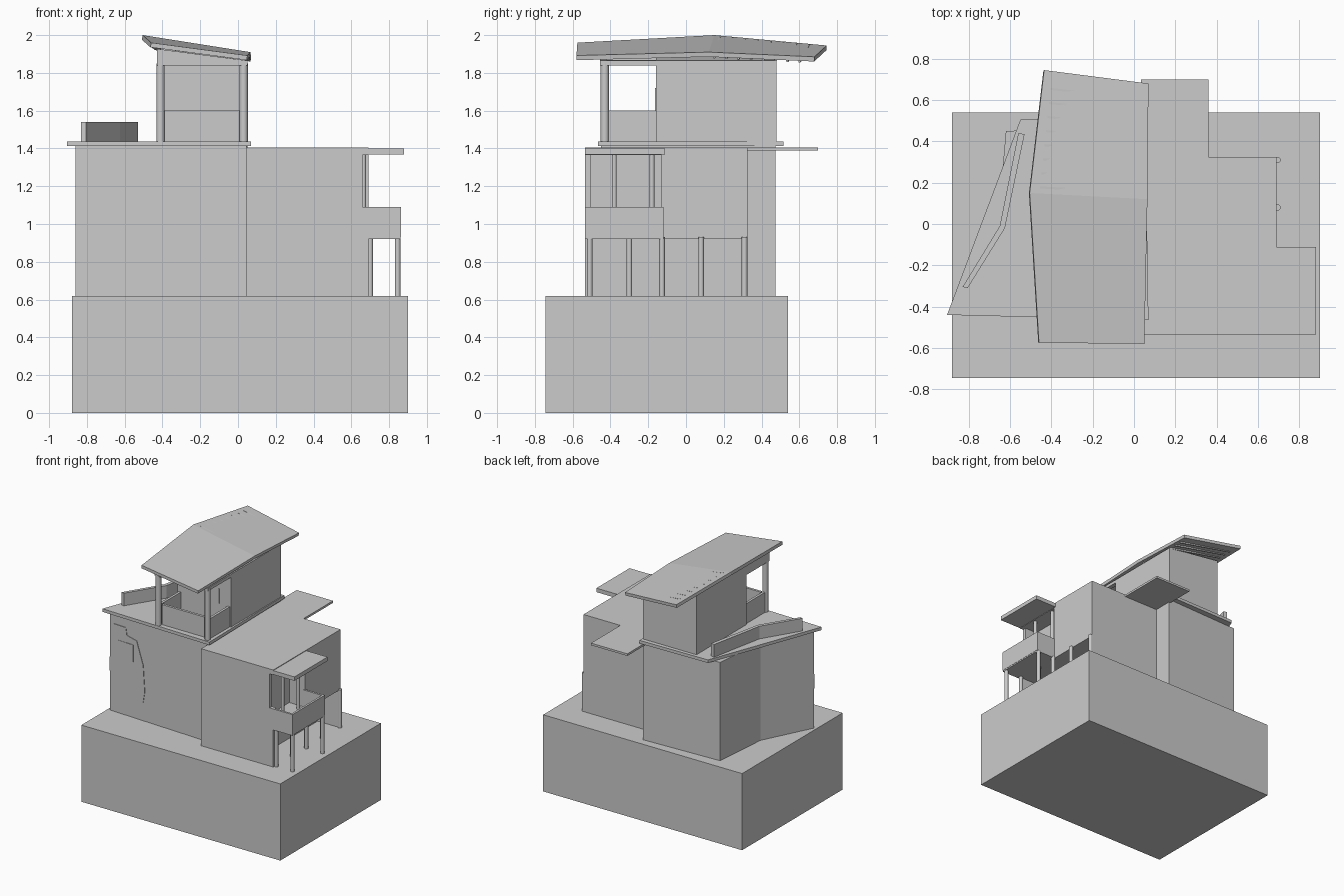
import bpy, bmesh
from mathutils import Vector

if "Cube" in bpy.data.objects:
    bpy.data.objects.remove(bpy.data.objects["Cube"])


def mesh_object(name, bm):
    bmesh.ops.recalc_face_normals(bm, faces=bm.faces)
    me = bpy.data.meshes.new(name)
    bm.to_mesh(me)
    bm.free()
    ob = bpy.data.objects.new(name, me)
    bpy.context.collection.objects.link(ob)
    return ob


def loft(name, bottom, top):
    """Closed solid between two matching outlines of 3D points."""
    bm = bmesh.new()
    lo = [bm.verts.new(p) for p in bottom]
    hi = [bm.verts.new(p) for p in top]
    bm.faces.new(lo)
    bm.faces.new(hi)
    for i in range(len(lo)):
        j = (i + 1) % len(lo)
        bm.faces.new((lo[i], lo[j], hi[j], hi[i]))
    return mesh_object(name, bm)


def prism(name, outline, z0, z1):
    return loft(name, [(x, y, z0) for x, y in outline], [(x, y, z1) for x, y in outline])


def box(name, x0, x1, y0, y1, z0, z1):
    return prism(name, [(x0, y0), (x1, y0), (x1, y1), (x0, y1)], z0, z1)


def post(name, x, y, z0, z1, r=0.015):
    bm = bmesh.new()
    bmesh.ops.create_cone(bm, cap_ends=True, segments=12, radius1=r, radius2=r, depth=z1 - z0)
    bmesh.ops.translate(bm, verts=bm.verts, vec=(x, y, (z0 + z1) / 2))
    for f in bm.faces:
        f.smooth = len(f.verts) == 4
    return mesh_object(name, bm)


def cut(ob, cutter):
    cutter.hide_render = True
    cutter.hide_viewport = True
    mod = ob.modifiers.new("cut", 'BOOLEAN')
    mod.operation = 'DIFFERENCE'
    mod.solver = 'EXACT'
    mod.object = cutter


def xz_panel(name, outline, y_at, depth):
    return loft(name, [(x, y_at(x), z) for x, z in outline],
                [(x, y_at(x) + depth, z) for x, z in outline])


# Ground block
box("base", -0.88, 0.90, -0.745, 0.54, 0, 0.62)

# Left house with a bent side wall, and its roof slab
prism("left_house", [(-0.86, -0.41), (0.045, -0.45), (0.05, 0.475), (-0.62, 0.45), (-0.66, -0.01)], 0.62, 1.415)
prism("terrace_slab", [(-0.905, -0.44), (0.07, -0.465), (0.055, 0.515), (-0.55, 0.505)], 1.413, 1.438)

# Broken plaster patch with a small window on the left house front
front_y = lambda x: -0.414 - 0.044 * (x + 0.86)
xz_panel("wall_patch", [(-0.86, 0.94), (-0.855, 1.19), (-0.825, 1.33), (-0.71, 1.33), (-0.70, 1.27),
                        (-0.61, 1.25), (-0.55, 1.07), (-0.535, 0.86), (-0.55, 0.77), (-0.56, 0.94)], front_y, 0.01)
xz_panel("patch_window", [(-0.78, 1.07), (-0.64, 1.07), (-0.64, 1.21), (-0.78, 1.21)],
         lambda x: front_y(x) - 0.003, 0.01)

# Bent low wall along the terrace edge
prism("terrace_parapet", [(-0.83, -0.305), (-0.65, -0.01), (-0.56, 0.44), (-0.53, 0.435),
                          (-0.625, -0.02), (-0.805, -0.31)], 1.437, 1.54)

# Right house: full front and back walls, lower side set back, balcony niche
right = box("right_house", 0.045, 0.69, -0.535, 0.325, 0.62, 1.405)
cut(right, box("arcade_cutter", 0.50, 0.80, -0.515, 0.305, 0.60, 0.92))
cut(right, box("niche_cutter", 0.55, 0.80, -0.505, -0.13, 0.95, 1.365))
cut(right, box("corner_cutter", 0.658, 0.80, -0.60, -0.45, 1.09, 1.365))
for i, y in enumerate((-0.30, 0.08, 0.31)):
    post(f"arcade_column_{i}", 0.695, y, 0.62, 0.93)
for i, y in enumerate((-0.38, -0.18)):
    post(f"niche_post_{i}", 0.665, y, 0.95, 1.37, 0.013)

# Balcony on legs, with railing walls and canopy
box("balcony_floor", 0.68, 0.86, -0.535, -0.12, 0.92, 0.94)
box("balcony_rail_side", 0.845, 0.862, -0.535, -0.12, 0.93, 1.09)
for n, y in (("front", -0.535), ("back", -0.137)):
    box(f"balcony_rail_{n}", 0.68, 0.86, y, y + 0.017, 0.93, 1.09)
for i, (x, y) in enumerate(((0.845, -0.51), (0.845, -0.127), (0.70, -0.51), (0.70, -0.127))):
    post(f"balcony_leg_{i}", x, y, 0.62, 0.93)
box("balcony_canopy", 0.66, 0.88, -0.535, -0.112, 1.368, 1.40)

# Canopy behind the right house
box("back_canopy", 0.035, 0.36, 0.30, 0.70, 1.388, 1.405)


# Tower room and porch beams, tops following the sloping roof
def wedge(name, x0, x1, y0, y1, z0):
    h = lambda x: 1.865 - 0.13 * (x - 0.05)
    pts = [(x0, y0), (x1, y0), (x1, y1), (x0, y1)]
    loft(name, [(x, y, z0) for x, y in pts], [(x, y, h(x)) for x, y in pts])


wedge("tower_room", -0.43, 0.05, -0.16, 0.48, 1.43)
wedge("porch_beam_front", -0.43, 0.05, -0.455, -0.42, 1.84)
wedge("porch_beam_left", -0.43, -0.395, -0.42, -0.16, 1.84)
wedge("porch_beam_right", 0.015, 0.05, -0.42, -0.16, 1.84)
for i, x in enumerate((-0.41, 0.03)):
    post(f"porch_post_{i}", x, -0.43, 1.43, 1.85, 0.022)
box("porch_rail_front", -0.39, 0.01, -0.415, -0.395, 1.43, 1.60)
for n, x in (("left", -0.42), ("right", 0.02)):
    box(f"porch_rail_{n}", x, x + 0.02, -0.415, -0.16, 1.43, 1.60)
box("tower_door_edge", -0.065, -0.055, -0.165, -0.155, 1.60, 1.72)

# Tower roof: two tilted panels meeting at a shallow crease
left_edge = [Vector(p) for p in ((-0.46, -0.575, 1.96), (-0.505, 0.15, 2.0), (-0.435, 0.745, 1.945))]
right_edge = [Vector(p) for p in ((0.05, -0.58, 1.892), (0.065, 0.12, 1.91), (0.07, 0.68, 1.885))]
bm = bmesh.new()
lv = [bm.verts.new(p) for p in left_edge]
rv = [bm.verts.new(p) for p in right_edge]
for i in range(2):
    bm.faces.new((lv[i], rv[i], rv[i + 1], lv[i + 1]))
roof = mesh_object("tower_roof", bm)
solid = roof.modifiers.new("thickness", 'SOLIDIFY')
solid.thickness = 0.025
solid.offset = -1 if roof.data.polygons[0].normal.z > 0 else 1

# Slim rafters showing through the rear roof panel
for i in range(8):
    t = 0.05 + i * 0.115
    a = left_edge[1].lerp(left_edge[2], t)
    b = right_edge[1].lerp(right_edge[2], t)
    p, q = a.lerp(b, 0.08), a.lerp(b, 0.95)
    w, up, down = Vector((0, 0.005, 0)), Vector((0, 0, 0.002)), Vector((0, 0, -0.03))
    q = q - Vector((0, 0, 0.006))
    loft(f"rafter_{i}", [p - w + down, q - w + down, q + w + down, p + w + down],
         [p - w + up, q - w + up, q + w + up, p + w + up])
